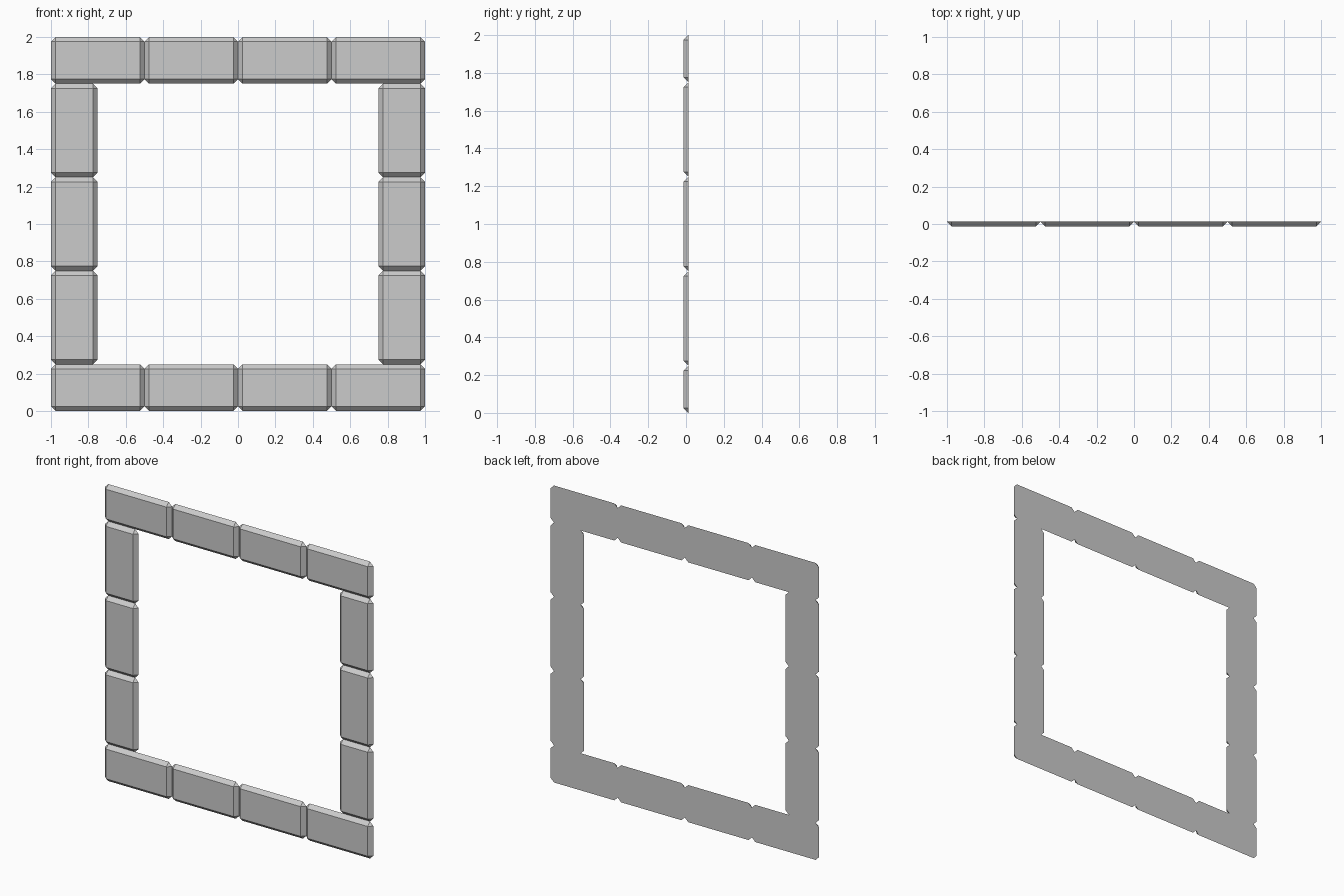
import bpy, bmesh

if "Cube" in bpy.data.objects:
    bpy.data.objects.remove(bpy.data.objects["Cube"])

LONG, SHORT = 0.5, 0.25   # brick face size
BEVEL = 0.025             # 45 degree chamfer, equal to the brick depth


def brick_mesh(name, w, h):
    """Flat-backed brick with chamfered front edges and clipped corners."""
    bm = bmesh.new()
    x, z, y, b = w / 2, h / 2, BEVEL / 2, BEVEL
    front, back = [], []
    for sx, sz in ((-1, -1), (1, -1), (1, 1), (-1, 1)):
        front.append(bm.verts.new((sx * (x - b), -y, sz * (z - b))))
        pair = [bm.verts.new((sx * x, y, sz * (z - b))),
                bm.verts.new((sx * (x - b), y, sz * z))]
        back += pair if sx * sz > 0 else pair[::-1]
    bm.faces.new(front)
    bm.faces.new(back)
    for i in range(4):
        j = (i + 1) % 4
        bm.faces.new((front[i], back[2 * i], back[2 * i + 1]))
        bm.faces.new((front[i], back[2 * i + 1], back[2 * j], front[j]))
    bmesh.ops.recalc_face_normals(bm, faces=bm.faces[:])
    mesh = bpy.data.meshes.new(name)
    bm.to_mesh(mesh)
    bm.free()
    return mesh


def place(name, mesh, x, z):
    obj = bpy.data.objects.new(name, mesh)
    obj.location = (x, 0, z)
    bpy.context.collection.objects.link(obj)


flat_brick = brick_mesh("flat_brick", LONG, SHORT)
upright_brick = brick_mesh("upright_brick", SHORT, LONG)

# Bottom and top rows
for row, z in (("bottom", SHORT / 2), ("top", 2 - SHORT / 2)):
    for i in range(4):
        place(f"{row}_brick_{i + 1}", flat_brick, -0.75 + i * LONG, z)

# Left and right columns
for side, x in (("left", -1 + SHORT / 2), ("right", 1 - SHORT / 2)):
    for i in range(3):
        place(f"{side}_brick_{i + 1}", upright_brick, x, 0.5 + i * LONG)
